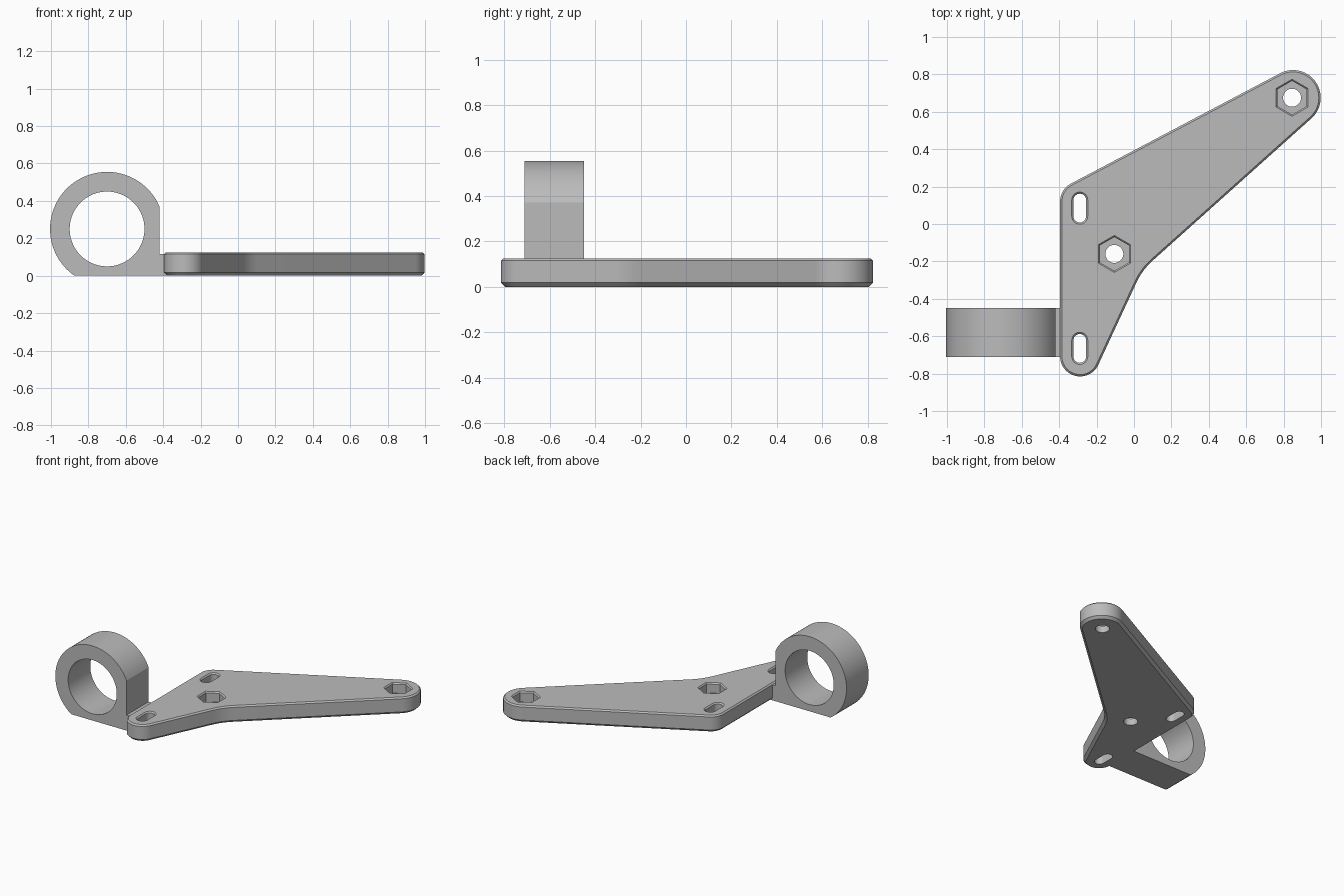
import bpy, bmesh
from math import sin, cos, radians, acos, asin, pi, degrees

old = bpy.data.objects.get("Cube")
if old:
    bpy.data.objects.remove(old, do_unlink=True)

grey = bpy.data.materials.new("plain grey")
grey.use_nodes = True
grey.diffuse_color = (0.5, 0.5, 0.5, 1)
grey.node_tree.nodes["Principled BSDF"].inputs["Base Color"].default_value = (0.5, 0.5, 0.5, 1)


def arc(cx, cy, r, start, end, steps):
    """Points on an arc, angles in degrees."""
    angles = [radians(start + (end - start) * i / steps) for i in range(steps + 1)]
    return [(cx + r * cos(a), cy + r * sin(a)) for a in angles]


def loft(name, layers):
    """Solid through stacked outlines, each given as a list of 3D points."""
    bm = bmesh.new()
    rings = [[bm.verts.new(p) for p in layer] for layer in layers]
    count = len(rings[0])
    for low, high in zip(rings, rings[1:]):
        for i in range(count):
            j = (i + 1) % count
            bm.faces.new((low[i], low[j], high[j], high[i]))
    bm.faces.new(rings[0][::-1])
    bm.faces.new(rings[-1])
    bmesh.ops.recalc_face_normals(bm, faces=bm.faces)
    mesh = bpy.data.meshes.new(name)
    bm.to_mesh(mesh)
    bm.free()
    mesh.materials.append(grey)
    obj = bpy.data.objects.new(name, mesh)
    bpy.context.collection.objects.link(obj)
    return obj


def at_height(outline, z):
    return [(x, y, z) for x, y in outline]


def activate(obj):
    bpy.ops.object.select_all(action='DESELECT')
    obj.select_set(True)
    bpy.context.view_layer.objects.active = obj


def cut(target, cutter):
    """Subtract the cutter, then remove it."""
    activate(target)
    mod = target.modifiers.new("cut", 'BOOLEAN')
    mod.operation = 'DIFFERENCE'
    mod.solver = 'EXACT'
    mod.object = cutter
    bpy.ops.object.modifier_apply(modifier=mod.name)
    bpy.data.objects.remove(cutter, do_unlink=True)


# Plate: rounded corners and one hollow bend, with chamfered rims
def plate_outline(inset):
    return (arc(0.85, 0.675, 0.148 - inset, -48.2, 117.8, 28)
            + arc(-0.288, 0.121, 0.107 - inset, 117.8, 180, 12)
            + arc(-0.288, -0.708, 0.107 - inset, 180, 335.2, 26)
            + arc(0.34, -0.464, 0.36 + inset, 155.2, 131.8, 8))


TOP = 0.125
plate = loft("mounting_plate", [
    at_height(plate_outline(0.018), 0),
    at_height(plate_outline(0), 0.018),
    at_height(plate_outline(0), TOP - 0.01),
    at_height(plate_outline(0.01), TOP)])


# Flared cutter: straight walls with a small chamfer at the top surface
def flared(name, outline, floor, flare=0.009):
    return loft(name, [
        at_height(outline(0), floor),
        at_height(outline(0), TOP - flare),
        at_height(outline(flare), TOP),
        at_height(outline(flare), TOP + 0.1)])


# Adjustment slots
for y in (0.085, -0.665):
    def slot(grow):
        return (arc(-0.29, y + 0.043, 0.034 + grow, 0, 180, 16)
                + arc(-0.29, y - 0.043, 0.034 + grow, 180, 360, 16))
    cut(plate, flared("slot_cutter", slot, -0.1))

# Hexagonal nut pockets with round bolt holes
for x, y in ((0.845, 0.675), (-0.105, -0.16)):
    def hexagon(grow):
        return arc(x, y, 0.09 + grow, 30, 330, 5)
    cut(plate, flared("pocket_cutter", hexagon, 0.05))
    hole = arc(x, y, 0.048, 0, 350, 35)
    cut(plate, loft("bolt_cutter", [at_height(hole, -0.1), at_height(hole, 0.2)]))


# Clamp ring: round body with flat side, flat base and a foot meeting the plate
RX, RZ, R = -0.7, 0.25, 0.305
side = -0.42
body = arc(RX, RZ, R, degrees(acos((side - RX) / R)), 180 + degrees(asin(RZ / R)), 56)
body += [(-0.376, 0), (-0.376, 0.115), (side, 0.115)]
ring = loft("clamp_ring", [[(x, y, z) for x, z in body] for y in (-0.71, -0.45)])
bore = arc(RX, RZ, 0.2, 0, 355, 71)
cut(ring, loft("bore_cutter", [[(x, y, z) for x, z in bore] for y in (-0.9, -0.3)]))

for part in (plate, ring):
    activate(part)
    bpy.ops.object.shade_smooth_by_angle(angle=radians(25))
